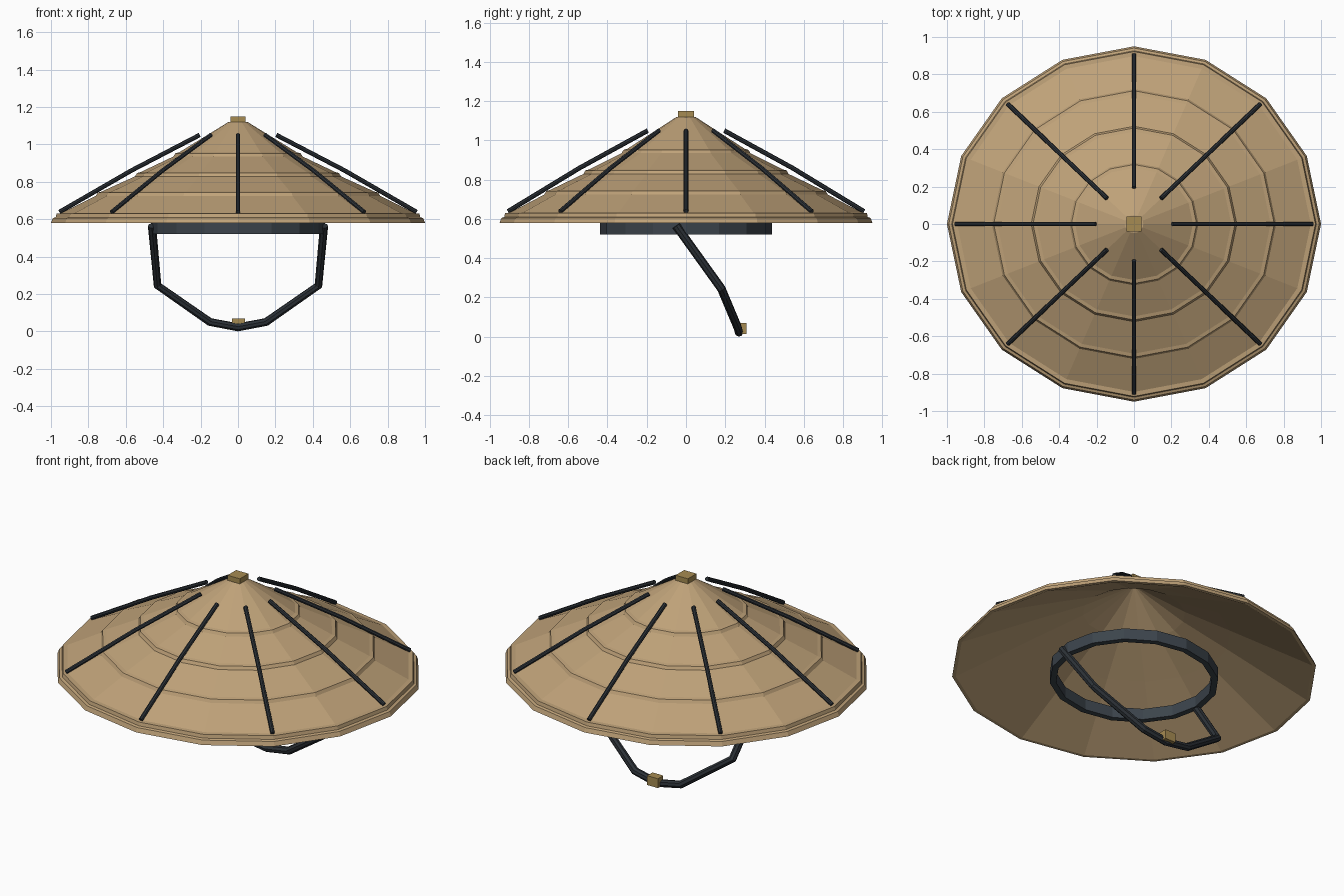
import bpy, bmesh, math
from mathutils import Vector

if "Cube" in bpy.data.objects:
    bpy.data.objects.remove(bpy.data.objects["Cube"])

SIDES = 16
SQUASH = 0.95  # hat is slightly narrower front to back


def material(name, rgb):
    m = bpy.data.materials.new(name)
    m.diffuse_color = (*rgb, 1)
    m.use_nodes = True
    m.node_tree.nodes["Principled BSDF"].inputs["Base Color"].default_value = m.diffuse_color
    return m


straw = material("straw tan", (0.52, 0.36, 0.19))
cord = material("dark cord", (0.025, 0.031, 0.038))
cloth = material("slate cloth", (0.045, 0.058, 0.072))
brass = material("dull brass", (0.38, 0.26, 0.085))


def finish(name, bm, mat):
    bmesh.ops.recalc_face_normals(bm, faces=bm.faces)
    me = bpy.data.meshes.new(name)
    bm.to_mesh(me)
    bm.free()
    me.materials.append(mat)
    ob = bpy.data.objects.new(name, me)
    bpy.context.collection.objects.link(ob)
    return ob


def lathe(name, profile, mat, squash):
    """Closed (radius, z) outline turned round the z axis."""
    bm = bmesh.new()
    rings = []
    for r, z in profile:
        rings.append([bm.verts.new((r * math.cos(a), r * squash * math.sin(a), z))
                      for a in (math.tau * i / SIDES for i in range(SIDES))])
    for a, b in zip(rings, rings[1:] + rings[:1]):
        for i in range(SIDES):
            j = (i + 1) % SIDES
            bm.faces.new((a[i], a[j], b[j], b[i]))
    return finish(name, bm, mat)


def rod(name, path, radius, mat, sides=8):
    """Capped tube along a path, mitred at the bends."""
    pts = [Vector(p) for p in path]
    bm = bmesh.new()
    rings = []
    for i, p in enumerate(pts):
        d = (pts[min(i + 1, len(pts) - 1)] - pts[max(i - 1, 0)]).normalized()
        ref = Vector((0, 0, 1)) if abs(d.z) < 0.8 else Vector((0, 1, 0))
        if name == "chin_strap":
            ref = Vector((0, 0.8, 0.6))
        u = d.cross(ref).normalized()
        v = d.cross(u)
        rings.append([bm.verts.new(p + radius * (u * math.cos(t) + v * math.sin(t)))
                      for t in (math.tau * k / sides for k in range(sides))])
    for a, b in zip(rings, rings[1:]):
        for k in range(sides):
            j = (k + 1) % sides
            bm.faces.new((a[k], a[j], b[j], b[k]))
    bm.faces.new(rings[0])
    bm.faces.new(rings[-1])
    return finish(name, bm, mat)


def box(name, size, loc, mat):
    bm = bmesh.new()
    bmesh.ops.create_cube(bm, size=1)
    for v in bm.verts:
        v.co = Vector(a * b for a, b in zip(v.co, size)) + Vector(loc)
    return finish(name, bm, mat)


# Straw cone with shallow woven steps, a bevelled rim and a hollow inside
lathe("straw_cone", [
    (0.05, 1.12), (0.315, 0.957), (0.335, 0.952), (0.345, 0.935),
    (0.52, 0.852), (0.54, 0.847), (0.55, 0.829),
    (0.73, 0.747), (0.75, 0.742), (0.76, 0.724),
    (0.945, 0.632), (0.97, 0.63), (0.975, 0.61), (0.99, 0.605), (1.0, 0.58),
    (0.98, 0.58), (0.53, 0.81), (0.28, 0.935), (0.01, 1.10), (0.01, 1.12)],
    straw, SQUASH)

# Ribs lying over the cone
for i in range(8):
    a = math.tau * i / 8
    c, s = math.cos(a), math.sin(a) * SQUASH
    rod("rib", [(r * c, r * s, z) for r, z in
                ((0.205, 1.05), (0.57, 0.86), (0.955, 0.638))], 0.012, cord)

# Cap on the peak
box("peak_cap", (0.08, 0.08, 0.03), (0, 0, 1.135), brass)

# Head band
lathe("head_band", [(0.465, 0.52), (0.465, 0.585), (0.43, 0.585), (0.43, 0.52)],
      cloth, 0.94)

# Chin strap and its toggle, swung towards the back
half = [(0.46, -0.05, 0.565), (0.43, 0.18, 0.245), (0.15, 0.262, 0.05)]
rod("chin_strap", [(-x, y, z) for x, y, z in half] + [(0, 0.27, 0.022)] + half[::-1],
    0.022, cord)
box("strap_toggle", (0.07, 0.05, 0.055), (0.003, 0.283, 0.042), brass)
